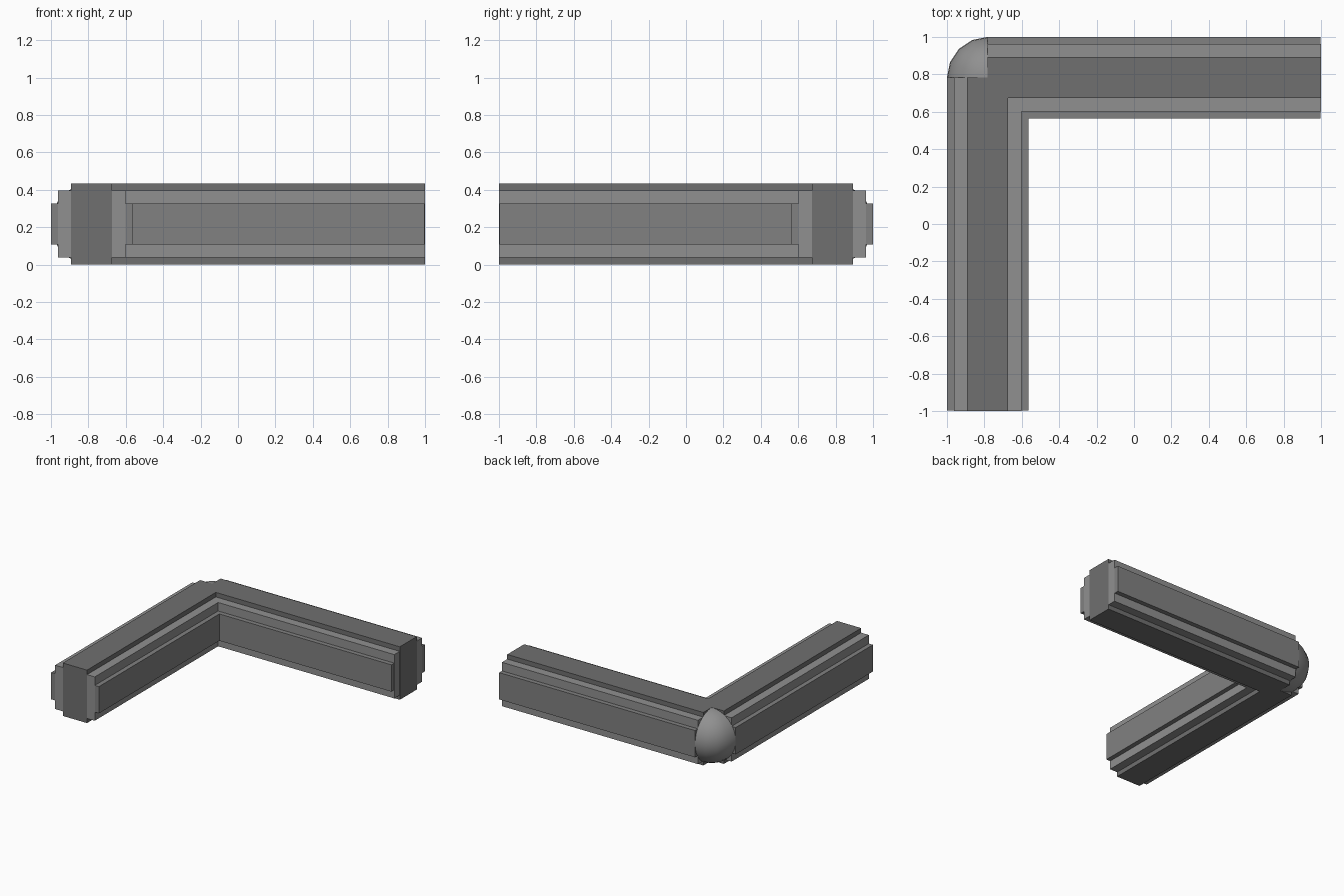
import bpy, bmesh

if "Cube" in bpy.data.objects:
    bpy.data.objects.remove(bpy.data.objects["Cube"])

R = 0.2175          # half of the overall beam thickness
C = 1 - R           # corner centre sits at (-C, C, R)


def grey(name, v):
    m = bpy.data.materials.new(name)
    m.diffuse_color = (v, v, v, 1)
    m.use_nodes = True
    m.node_tree.nodes["Principled BSDF"].inputs["Base Color"].default_value = m.diffuse_color
    return m


def finish(bm, name, mat):
    me = bpy.data.meshes.new(name)
    bm.to_mesh(me)
    bm.free()
    me.materials.append(mat)
    ob = bpy.data.objects.new(name, me)
    bpy.context.collection.objects.link(ob)
    return ob


def l_bar(name, w, h, end, mat):
    """L-shaped bar of half width w and half height h, outer corner notched."""
    outline = [(-C - w, -end), (-C + w, -end), (-C + w, C - w), (end, C - w),
               (end, C + w), (-C, C + w), (-C, C), (-C - w, C)]
    bm = bmesh.new()
    face = bm.faces.new([bm.verts.new((x, y, R - h)) for x, y in outline])
    ext = bmesh.ops.extrude_face_region(bm, geom=[face])
    top = [g for g in ext["geom"] if isinstance(g, bmesh.types.BMVert)]
    bmesh.ops.translate(bm, verts=top, vec=(0, 0, 2 * h))
    bmesh.ops.recalc_face_normals(bm, faces=bm.faces)
    return finish(bm, name, mat)


# Three nested bars make the stepped section; ends stagger a hair to avoid flicker
l_bar("tall_bar", 0.11, R, 1.0, grey("dark_grey", 0.16))
l_bar("square_bar", 0.18, 0.18, 0.999, grey("light_grey", 0.28))
l_bar("wide_bar", R, 0.11, 0.998, grey("mid_grey", 0.22))

# Quarter ball rounding the outer corner
bm = bmesh.new()
bmesh.ops.create_uvsphere(bm, u_segments=16, v_segments=16, radius=R)
extra = [f for f in bm.faces
         if f.calc_center_median().x > 0 or f.calc_center_median().y < 0]
bmesh.ops.delete(bm, geom=extra, context="FACES")
for f in bm.faces:
    f.smooth = True
bmesh.ops.translate(bm, verts=bm.verts, vec=(-C, C, R))
finish(bm, "corner_ball", bpy.data.materials["light_grey"])
